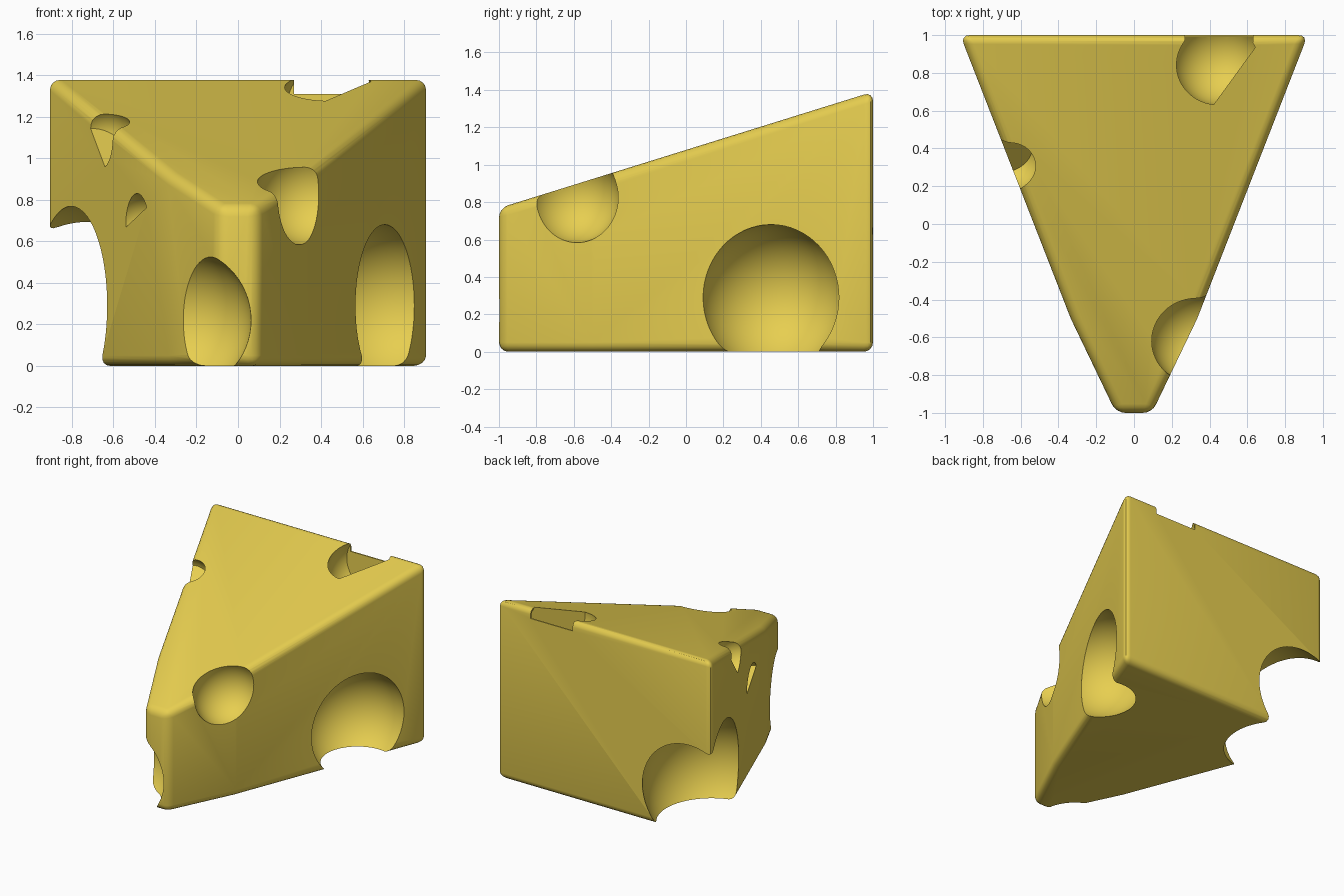
import bpy, bmesh
from mathutils import Vector, Matrix

if "Cube" in bpy.data.objects:
    bpy.data.objects.remove(bpy.data.objects["Cube"])


def add_object(name, bm):
    mesh = bpy.data.meshes.new(name)
    bmesh.ops.recalc_face_normals(bm, faces=bm.faces[:])
    bm.to_mesh(mesh)
    bm.free()
    obj = bpy.data.objects.new(name, mesh)
    bpy.context.collection.objects.link(obj)
    return obj


def carve(target, cutter):
    cutter.hide_render = True
    mod = target.modifiers.new("carve", 'BOOLEAN')
    mod.operation = 'DIFFERENCE'
    mod.solver = 'EXACT'
    mod.object = cutter
    bpy.ops.object.modifier_apply(modifier=mod.name)
    bpy.data.objects.remove(cutter)


def bubble(center, radius, clips=()):
    """Round hole cutter; each clip (point, normal) keeps the side the normal faces."""
    bm = bmesh.new()
    bmesh.ops.create_uvsphere(bm, u_segments=64, v_segments=32, radius=radius,
                              matrix=Matrix.Translation(center))
    for point, normal in clips:
        geom = bm.verts[:] + bm.edges[:] + bm.faces[:]
        bmesh.ops.bisect_plane(bm, geom=geom, plane_co=Vector(point),
                               plane_no=Vector(normal), clear_inner=True)
        bmesh.ops.holes_fill(bm, edges=[e for e in bm.edges if e.is_boundary])
    return add_object("hole_cutter", bm)


# Wedge body: tapered plan with a sloping top
half = [(0.92, 1.0), (0.335, -0.5), (0.095, -1.0)]
plan = half + [(-x, y) for x, y in reversed(half)]
bm = bmesh.new()
low = [bm.verts.new((x, y, 0)) for x, y in plan]
high = [bm.verts.new((x, y, 1.079 + 0.311 * y)) for x, y in plan]
bm.faces.new(low)
bm.faces.new(high)
for i in range(len(plan)):
    j = (i + 1) % len(plan)
    bm.faces.new((low[i], low[j], high[j], high[i]))
bmesh.ops.recalc_face_normals(bm, faces=bm.faces[:])
sharp = [e for e in bm.edges if e.calc_face_angle() > 0.5]
bmesh.ops.bevel(bm, geom=sharp, offset=0.05, segments=4, profile=0.5, affect='EDGES')
cheese = add_object("cheese_wedge", bm)
bpy.context.view_layer.objects.active = cheese
cheese.select_set(True)

# Holes: right side, back left corner, front tip, right top edge,
# top back, left top edge, small left side
holes = [
    ((0.705, 0.455, 0.29), 0.39, ()),
    ((-0.73, 0.73, 0.29), 0.485, ()),
    ((-0.287, -0.998, 0.22), 0.35, ()),
    ((0.33, -0.6, 0.825), 0.245, ()),
    ((0.445, 0.87, 1.25), 0.24, [((0.42, 0.63, 1.2), (-0.81, 0.59, 0)),
                                 ((0, 0.99, 0), (0, -1, 0))]),
    ((-0.65, 0.33, 1.1), 0.15, [((-0.635, 0.277, 0.95), (0.26, -0.65, 0.72))]),
    ((-0.478, -0.11, 0.68), 0.15, [((-0.53, 0.02, 0.67), (-0.12, 0.305, 0.945))]),
]
for center, radius, clips in holes:
    carve(cheese, bubble(center, radius, clips))

# Notch in the back rim beside the top hole
bm = bmesh.new()
bmesh.ops.create_cube(bm, size=1, matrix=Matrix.Translation((0.45, 1.03, 1.41))
                      @ Matrix.Diagonal((0.36, 0.14, 0.2, 1)))
carve(cheese, add_object("notch_cutter", bm))

# Yellow finish
yellow = bpy.data.materials.new("cheese_yellow")
yellow.diffuse_color = (0.8, 0.62, 0.08, 1)
yellow.use_nodes = True
yellow.node_tree.nodes["Principled BSDF"].inputs["Base Color"].default_value = yellow.diffuse_color
cheese.data.materials.clear()
cheese.data.materials.append(yellow)
for p in cheese.data.polygons:
    p.material_index = 0
bpy.ops.object.shade_smooth_by_angle(angle=0.52)
